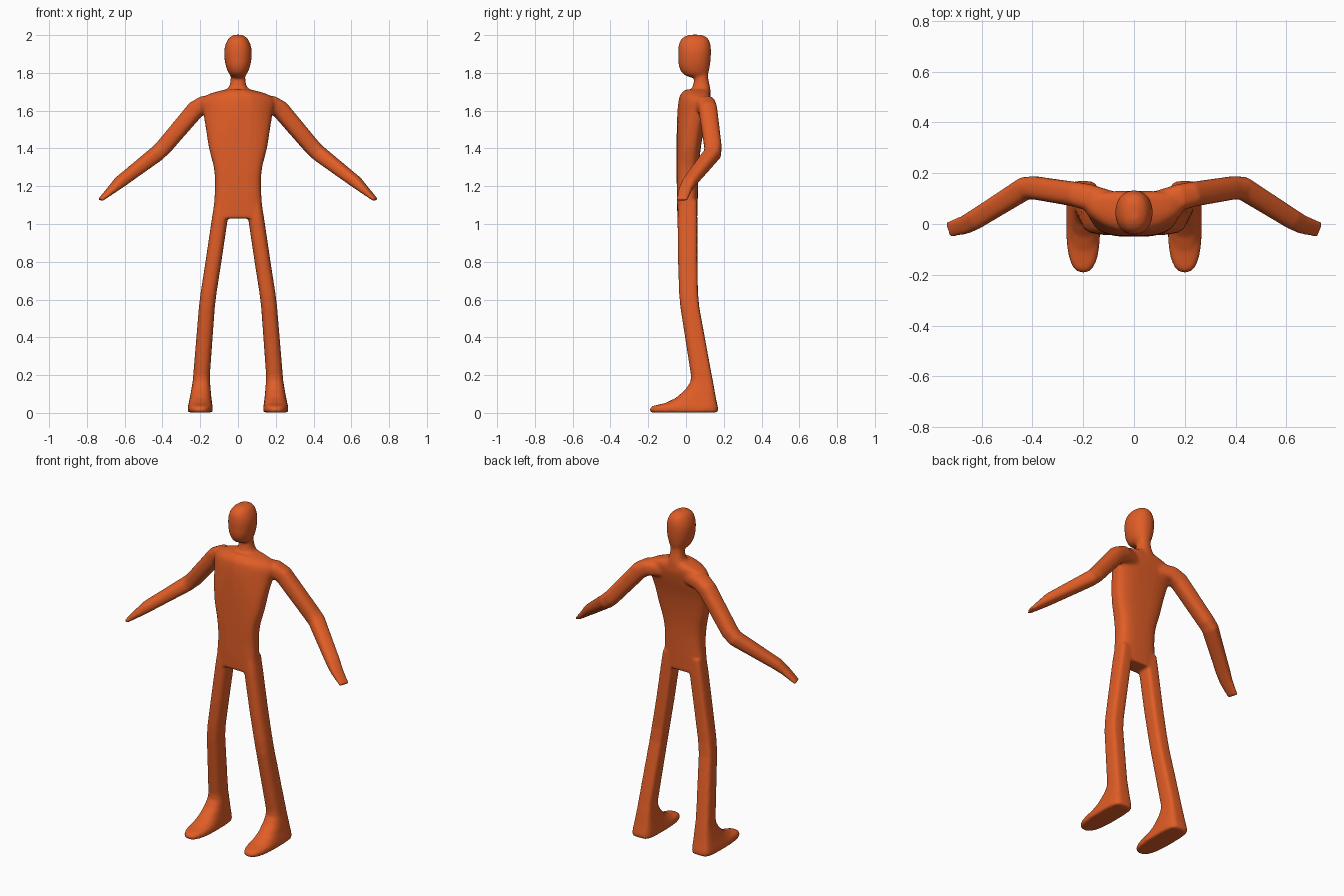
import bpy, bmesh, math
from mathutils import Vector

SEGMENTS = 32
bm = bmesh.new()


def power(v, n):
    return math.copysign(abs(v) ** (2 / n), v)


def skin(rings):
    """Close a stack of point rings into a solid."""
    loops = [[bm.verts.new(p) for p in ring] for ring in rings]
    faces = [bm.faces.new(loops[0]), bm.faces.new(loops[-1])]
    for a, b in zip(loops, loops[1:]):
        for i in range(SEGMENTS):
            j = (i + 1) % SEGMENTS
            faces.append(bm.faces.new((a[i], a[j], b[j], b[i])))
    bmesh.ops.recalc_face_normals(bm, faces=faces)


def smooth_rows(rows, steps=4):
    """Catmull-Rom interpolation of section rows."""
    out = []
    for i in range(len(rows) - 1):
        p0, p1, p2 = rows[max(i - 1, 0)], rows[i], rows[i + 1]
        p3 = rows[min(i + 2, len(rows) - 1)]
        for k in range(steps):
            t = k / steps
            out.append([b + 0.5 * t * (c - a + t * (2 * a - 5 * b + 4 * c - d + t * (3 * (b - c) + d - a)))
                        for a, b, c, d in zip(p0, p1, p2, p3)])
    return out + [rows[-1]]


def upright(rows, n_front=3, n_back=3):
    """Rows: z, centre x, half width, front y, back y, backward bend of the sides."""
    rings = []
    for z, cx, hw, y0, y1, bend in rows:
        ring = []
        for i in range(SEGMENTS):
            a = 2 * math.pi * i / SEGMENTS
            n = n_back if math.sin(a) > 0 else n_front
            u, v = power(math.cos(a), n), power(math.sin(a), n)
            ring.append((cx + hw * u, (y0 + y1) / 2 + (y1 - y0) / 2 * v + bend * u * u * (1 - v) / 2, z))
        rings.append(ring)
    skin(rings)


def limb(path):
    """Path rows: centre, half width, half thickness."""
    pts = [Vector(p[0]) for p in path]
    rings = []
    for i, (_, hw, ht) in enumerate(path):
        d = Vector()
        if i > 0:
            d += (pts[i] - pts[i - 1]).normalized()
        if i < len(pts) - 1:
            d += (pts[i + 1] - pts[i]).normalized()
        d.normalize()
        side = d.cross(Vector((0, 0, 1))).normalized()
        up = side.cross(d)
        rings.append([pts[i] + side * hw * power(math.cos(a), 2.6) + up * ht * power(math.sin(a), 2.6)
                      for a in (2 * math.pi * k / SEGMENTS for k in range(SEGMENTS))])
    skin(rings)


# Torso
upright(smooth_rows([
    (1.03, 0, 0.134, -0.045, 0.060, 0), (1.12, 0, 0.126, -0.048, 0.062, 0),
    (1.21, 0, 0.121, -0.049, 0.064, 0), (1.30, 0, 0.128, -0.050, 0.068, 0),
    (1.40, 0, 0.153, -0.050, 0.078, 0.01), (1.50, 0, 0.169, -0.049, 0.095, 0.025),
    (1.59, 0, 0.184, -0.046, 0.118, 0.05), (1.65, 0, 0.196, -0.040, 0.130, 0.07),
    (1.685, 0, 0.160, -0.030, 0.130, 0.06), (1.712, 0, 0.068, -0.004, 0.122, 0.03)]), 3.4, 3)

# Neck
upright(smooth_rows([
    (1.67, 0, 0.090, 0.010, 0.130, 0), (1.70, 0, 0.070, 0.022, 0.130, 0),
    (1.73, 0, 0.046, 0.036, 0.126, 0), (1.77, 0, 0.039, 0.043, 0.118, 0),
    (1.82, 0, 0.039, 0.043, 0.116, 0)]), 2.3, 2.3)

# Head
upright(smooth_rows([
    (1.776, 0, 0.030, 0.022, 0.108, 0), (1.797, 0, 0.049, -0.018, 0.118, 0),
    (1.835, 0, 0.064, -0.037, 0.126, 0), (1.880, 0, 0.072, -0.041, 0.131, 0),
    (1.925, 0, 0.072, -0.041, 0.132, 0), (1.963, 0, 0.061, -0.034, 0.126, 0),
    (1.988, 0, 0.044, -0.014, 0.110, 0), (2.002, 0, 0.018, 0.015, 0.080, 0)]), 2.2, 2.2)

for s in (-1, 1):
    # Leg running down into the foot
    upright([
        (1.12, s * 0.088, 0.036, -0.040, 0.058, 0), (1.03, s * 0.096, 0.042, -0.045, 0.060, 0),
        (0.80, s * 0.130, 0.042, -0.042, 0.060, 0), (0.64, s * 0.155, 0.042, -0.037, 0.063, 0),
        (0.56, s * 0.165, 0.042, -0.030, 0.070, 0), (0.20, s * 0.193, 0.044, 0.026, 0.136, 0),
        (0.165, s * 0.194, 0.046, 0.024, 0.143, 0), (0.125, s * 0.196, 0.051, -0.002, 0.150, 0),
        (0.080, s * 0.198, 0.057, -0.052, 0.158, 0), (0.052, s * 0.199, 0.062, -0.110, 0.164, 0),
        (0.036, s * 0.200, 0.065, -0.180, 0.168, 0), (0.020, s * 0.200, 0.067, -0.194, 0.170, 0),
        (0.002, s * 0.200, 0.064, -0.188, 0.167, 0)], 2.5, 4.5)
    # Arm and flat hand
    limb([((s * 0.06, 0.070, 1.640), 0.050, 0.045), ((s * 0.18, 0.105, 1.632), 0.052, 0.047),
          ((s * 0.225, 0.116, 1.605), 0.049, 0.048), ((s * 0.395, 0.143, 1.405), 0.046, 0.044),
          ((s * 0.430, 0.140, 1.372), 0.046, 0.042), ((s * 0.625, 0.018, 1.222), 0.040, 0.031),
          ((s * 0.665, -0.003, 1.185), 0.037, 0.023), ((s * 0.729, -0.022, 1.127), 0.031, 0.010)])

# One continuous body skin
mesh = bpy.data.meshes.new("body")
bm.to_mesh(mesh)
bm.free()
body = bpy.data.objects.new("body", mesh)
bpy.context.collection.objects.link(body)
orange = bpy.data.materials.new("burnt orange")
orange.diffuse_color = (0.75, 0.11, 0.02, 1)
mesh.materials.append(orange)

fuse = body.modifiers.new("fuse", 'REMESH')
fuse.mode = 'VOXEL'
fuse.voxel_size = 0.008
fuse.use_smooth_shade = True
soften = body.modifiers.new("soften", 'SMOOTH')
soften.factor = 0.5
soften.iterations = 6
